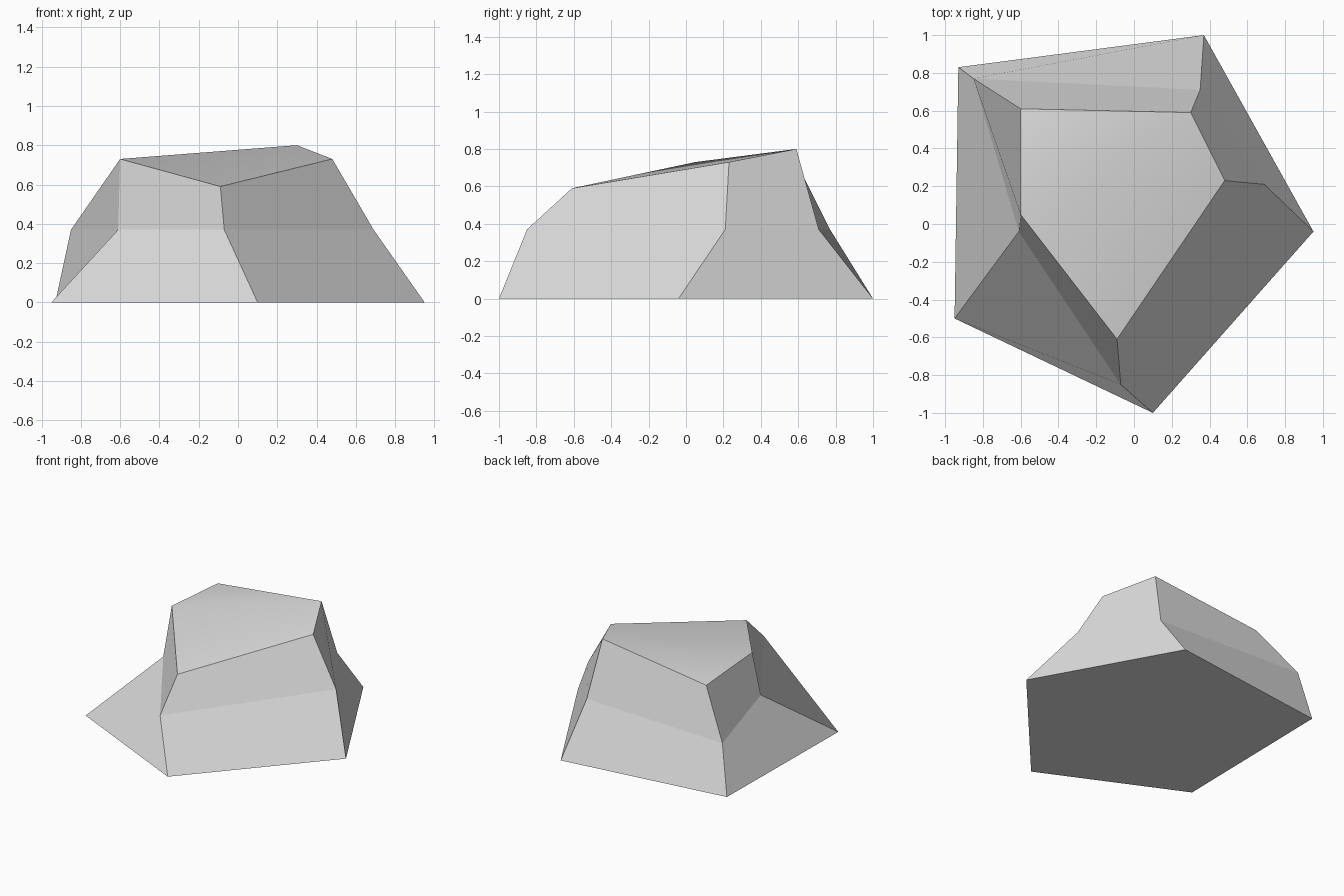
import bpy
import bmesh

cube = bpy.data.objects.get("Cube")
if cube:
    bpy.data.objects.remove(cube, do_unlink=True)

# Stone colour
stone = bpy.data.materials.new("light_grey_stone")
stone.use_nodes = True
grey = (0.72, 0.72, 0.72, 1)
stone.diffuse_color = grey
stone.node_tree.nodes["Principled BSDF"].inputs["Base Color"].default_value = grey

# Five-cornered outlines: footprint, waist and sloping crown
FOOT = [(-0.95, -0.5, 0), (0.1, -1, 0), (0.95, -0.04, 0), (0.37, 1, 0), (-0.93, 0.83, 0)]
WAIST = [(-0.61, -0.04, 0.37), (-0.07, -0.85, 0.37), (0.69, 0.21, 0.37),
         (0.35, 0.71, 0.37), (-0.85, 0.77, 0.37)]
CROWN = [(-0.6, 0.05, 0.73), (-0.09, -0.61, 0.59), (0.48, 0.23, 0.73),
         (0.3, 0.59, 0.8), (-0.6, 0.61, 0.69)]

bm = bmesh.new()
foot, waist, crown = [[bm.verts.new(p) for p in ring] for ring in (FOOT, WAIST, CROWN)]
count = len(foot)

# Flat underside
bm.faces.new(reversed(foot))

# Side panels: one flat-shaded quad per side in the lower and upper bands
for low, high in ((foot, waist), (waist, crown)):
    for i in range(count):
        j = (i + 1) % count
        bm.faces.new((low[i], low[j], high[j], high[i]))

# Softly shaded crown, fanned from its left ridge corner
for i in range(1, count - 1):
    face = bm.faces.new((crown[0], crown[i], crown[i + 1]))
    face.smooth = True

mesh = bpy.data.meshes.new("rock")
bm.to_mesh(mesh)
bm.free()
mesh.materials.append(stone)
rock = bpy.data.objects.new("rock", mesh)
bpy.context.collection.objects.link(rock)
